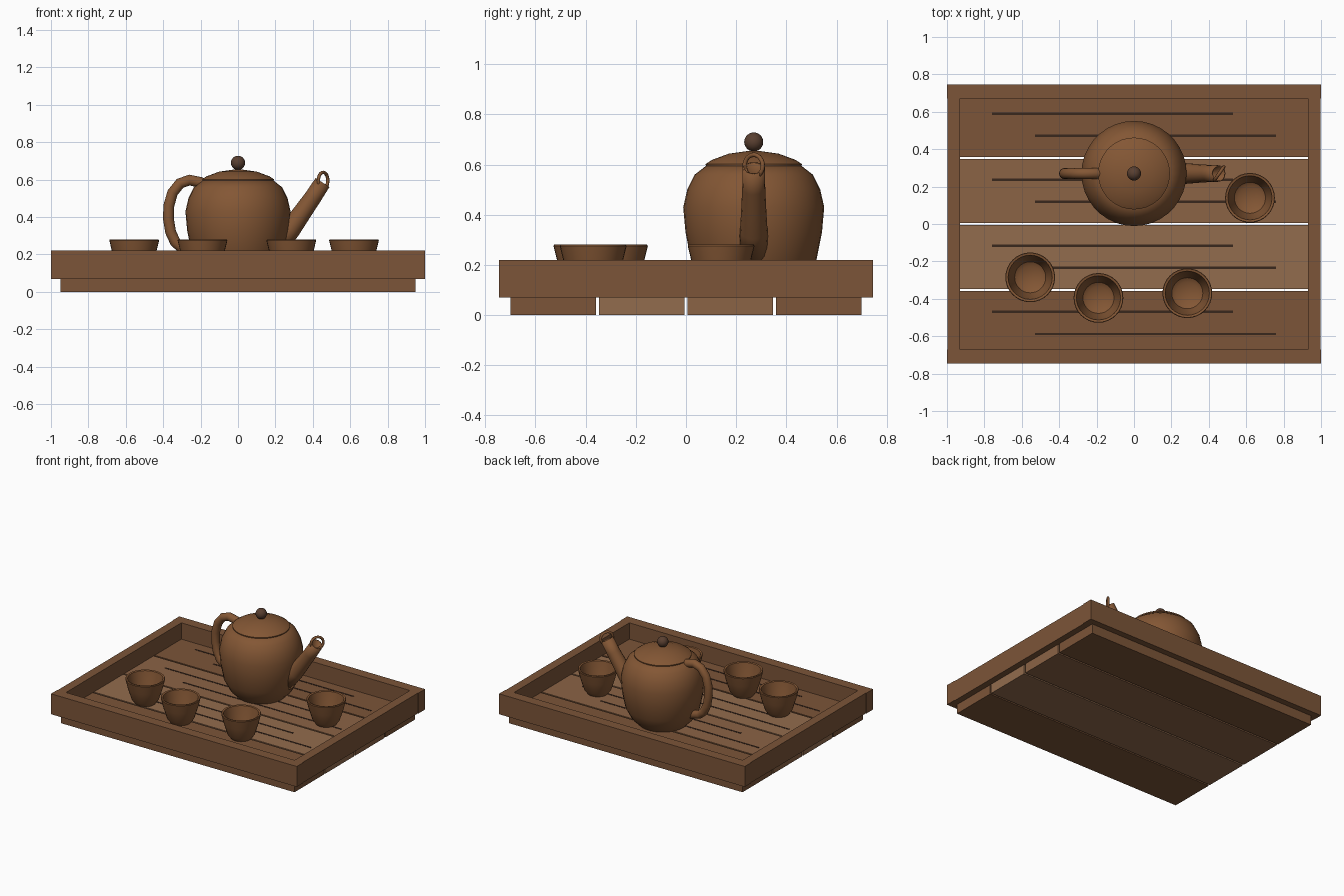
import bpy, bmesh, math
from mathutils import Vector

if "Cube" in bpy.data.objects:
    bpy.data.objects.remove(bpy.data.objects["Cube"])


def material(name, rgb):
    m = bpy.data.materials.new(name)
    m.diffuse_color = (*rgb, 1)
    m.use_nodes = True
    m.node_tree.nodes["Principled BSDF"].inputs["Base Color"].default_value = m.diffuse_color
    return m


WOOD = material("frame_wood", (0.20, 0.09, 0.04))
MID = material("plank_wood", (0.26, 0.125, 0.06))
LIGHT = material("light_plank_wood", (0.29, 0.15, 0.075))
DARK = material("groove_dark", (0.04, 0.02, 0.012))
CLAY = material("clay", (0.23, 0.095, 0.035))
KNOB = material("dark_clay", (0.10, 0.05, 0.03))


def finish(bm, name, mat, loc=(0, 0, 0), smooth=False):
    bmesh.ops.recalc_face_normals(bm, faces=bm.faces)
    me = bpy.data.meshes.new(name)
    bm.to_mesh(me)
    bm.free()
    ob = bpy.data.objects.new(name, me)
    bpy.context.collection.objects.link(ob)
    ob.location = loc
    me.materials.append(mat)
    if smooth:
        bpy.ops.object.select_all(action='DESELECT')
        ob.select_set(True)
        bpy.context.view_layer.objects.active = ob
        bpy.ops.object.shade_smooth_by_angle(angle=math.radians(40))
    return ob


def box(name, lo, hi, mat):
    lo, hi = Vector(lo), Vector(hi)
    bm = bmesh.new()
    bmesh.ops.create_cube(bm, size=1)
    bmesh.ops.scale(bm, vec=hi - lo, verts=bm.verts)
    return finish(bm, name, mat, (lo + hi) / 2)


def lathe(name, profile, mat, loc, sides=32):
    bm = bmesh.new()
    vs = [bm.verts.new((r, 0, z)) for r, z in profile]
    es = [bm.edges.new(p) for p in zip(vs, vs[1:])]
    bmesh.ops.spin(bm, geom=vs + es, cent=(0, 0, 0), axis=(0, 0, 1),
                   angle=math.tau, steps=sides, use_duplicate=False)
    bmesh.ops.remove_doubles(bm, verts=bm.verts, dist=1e-5)
    return finish(bm, name, mat, loc, True)


def sweep(name, path, mat, loc, sides=16, capped=True):
    """Round tube along (x, z, radius) points in the xz plane."""
    bm = bmesh.new()
    rings = []
    for i, (x, z, r) in enumerate(path):
        a, b = path[max(i - 1, 0)], path[min(i + 1, len(path) - 1)]
        t = Vector((b[0] - a[0], 0, b[1] - a[1])).normalized()
        n = Vector((-t.z, 0, t.x))
        rings.append([bm.verts.new(Vector((x, 0, z)) + r * (
            n * math.cos(k * math.tau / sides)
            + Vector((0, 1, 0)) * math.sin(k * math.tau / sides)))
            for k in range(sides)])
    for p, q in zip(rings, rings[1:]):
        for k in range(sides):
            j = (k + 1) % sides
            bm.faces.new((p[k], p[j], q[j], q[k]))
    if capped:
        bm.faces.new(rings[0])
        bm.faces.new(rings[-1])
    return finish(bm, name, mat, loc, True)


# tray frame
for s, side in ((-1, "front"), (1, "back")):
    y0, y1 = sorted((s * 0.67, s * 0.745))
    box(side + "_rail", (-1, y0, 0.07), (1, y1, 0.22), WOOD)
for s, side in ((-1, "left"), (1, "right")):
    x0, x1 = sorted((s * 0.93, s * 0.996))
    box(side + "_rail", (x0, -0.71, 0.07), (x1, 0.71, 0.22), WOOD)

# tray floor: four planks with gaps, two dark grooves on each
for i, mat in enumerate((WOOD, LIGHT, MID, WOOD)):
    c = (i - 1.5) * 0.353
    box(f"plank_{i + 1}", (-0.95, c - 0.1705, 0), (0.95, c + 0.1705, 0.10), mat)
    for d, x0 in ((-0.058, -0.53), (0.06, -0.76)):
        box(f"groove_{i + 1}", (x0, c + d - 0.006, 0.09),
            (x0 + 1.29, c + d + 0.006, 0.102), DARK)

# teapot body, lid and knob
POT = (0, 0.27, 0)
lathe("teapot_body", [(0, 0.10), (0.165, 0.10), (0.21, 0.145), (0.25, 0.22),
                      (0.272, 0.33), (0.281, 0.43), (0.265, 0.50),
                      (0.235, 0.56), (0.19, 0.595), (0, 0.595)], CLAY, POT, 36)
lathe("teapot_lid", [(0, 0.59), (0.19, 0.59), (0.192, 0.602), (0.168, 0.618),
                     (0.10, 0.643), (0.03, 0.653), (0, 0.654)], CLAY, POT, 36)
bm = bmesh.new()
bmesh.ops.create_uvsphere(bm, u_segments=20, v_segments=12, radius=0.038)
finish(bm, "lid_knob", KNOB, (0, 0.27, 0.69), True)

# handle
sweep("teapot_handle", [(x, z, 0.029) for x, z in (
    (-0.15, 0.56), (-0.20, 0.585), (-0.26, 0.598), (-0.31, 0.58),
    (-0.35, 0.53), (-0.37, 0.46), (-0.372, 0.39), (-0.36, 0.32),
    (-0.335, 0.265), (-0.30, 0.235), (-0.22, 0.215))], CLAY, POT)

# hollow spout with tilted lip ring
spout = sweep("teapot_spout", [(0.20, 0.24, 0.06), (0.28, 0.335, 0.055),
                               (0.34, 0.42, 0.05), (0.40, 0.505, 0.046),
                               (0.452, 0.585, 0.044)], CLAY, POT, capped=False)
wall = spout.modifiers.new("wall", 'SOLIDIFY')
wall.thickness = 0.008
bpy.ops.mesh.primitive_torus_add(
    major_radius=0.044, minor_radius=0.009, major_segments=24, minor_segments=8,
    location=(0.455, 0.27, 0.595),
    rotation=(0, math.radians(90), math.radians(-35)))
lip = bpy.context.object
lip.name = "spout_lip"
lip.data.materials.append(CLAY)
bpy.ops.object.shade_smooth_by_angle(angle=math.radians(60))

# four cups
for i, (x, y) in enumerate(((-0.555, -0.285), (-0.19, -0.395),
                            (0.285, -0.37), (0.62, 0.14))):
    lathe(f"cup_{i + 1}", [(0, 0.10), (0.07, 0.10), (0.092, 0.13),
                           (0.117, 0.21), (0.133, 0.275), (0.13, 0.281),
                           (0.118, 0.278), (0.104, 0.21), (0.083, 0.14),
                           (0.06, 0.125), (0, 0.122)], CLAY, (x, y, 0))
